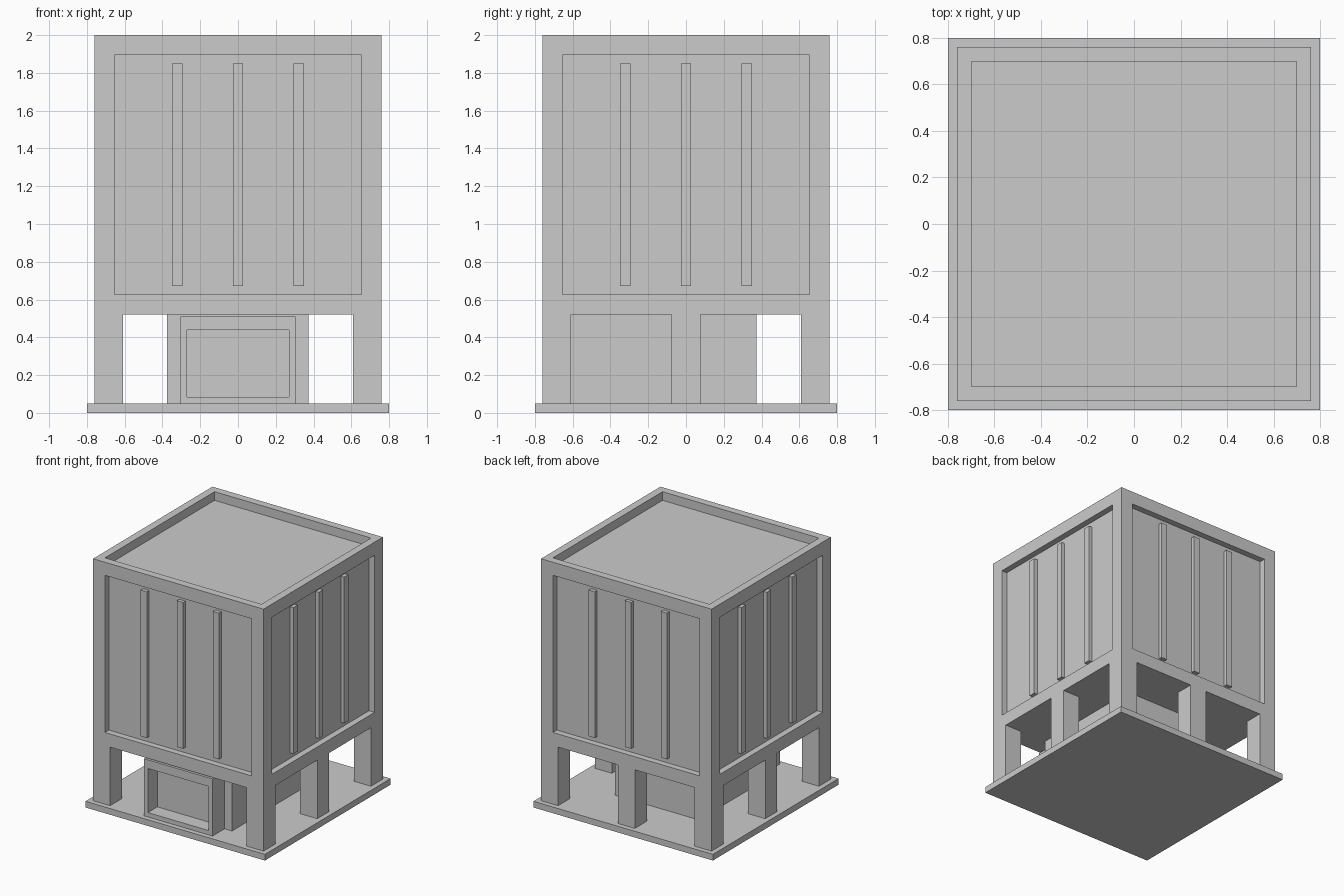
import bpy, bmesh
from mathutils import Matrix, Vector
from math import pi

if "Cube" in bpy.data.objects:
    bpy.data.objects.remove(bpy.data.objects["Cube"])

BASE_Z, CEIL_Z, TOP_Z = 0.05, 0.522, 2.0
HALF, COL = 0.76, 0.152


def box_bm(lo, hi):
    bm = bmesh.new()
    lo, hi = Vector(lo), Vector(hi)
    size = hi - lo
    bmesh.ops.create_cube(bm, size=1, matrix=Matrix.Translation((lo + hi) / 2)
                          @ Matrix.Diagonal((*size, 1)))
    bm.normal_update()
    return bm


def recess(bm, face, border, depth):
    # inset a face, then push it straight in; returns the sunk face
    bmesh.ops.inset_individual(bm, faces=[face], thickness=border)
    bm.normal_update()
    sunk = bmesh.ops.extrude_discrete_faces(bm, faces=[face])["faces"][0]
    sunk.normal_update()
    bmesh.ops.translate(bm, verts=sunk.verts, vec=-sunk.normal * depth)
    return sunk


def finish(name, bm):
    bmesh.ops.recalc_face_normals(bm, faces=bm.faces)
    me = bpy.data.meshes.new(name)
    bm.to_mesh(me)
    bm.free()
    ob = bpy.data.objects.new(name, me)
    bpy.context.collection.objects.link(ob)
    return ob


def box(name, lo, hi):
    return finish(name, box_bm(lo, hi))


# ground slab
box("base_slab", (-0.8, -0.8, 0), (0.8, 0.8, BASE_Z))

# upper block: recessed window field on each side, sunken roof behind a parapet
bm = box_bm((-HALF, -HALF, CEIL_Z), (HALF, HALF, TOP_Z))
for f in list(bm.faces):
    if f.normal.z > 0.5:
        recess(bm, f, 0.088, 0.07)
    elif f.normal.z > -0.5:
        recess(bm, f, 0.15, 0.05)
finish("upper_block", bm)

# three mullions per facade
for side in range(4):
    for i, x in enumerate((-0.322, 0, 0.322)):
        m = box(f"mullion_{side}_{i}", (x - 0.027, -HALF + 0.02, CEIL_Z + 0.15),
                (x + 0.027, -HALF + 0.05, TOP_Z - 0.15))
        m.rotation_euler.z = side * pi / 2

# columns at corners and middles of the sides and back
c = HALF - COL / 2
for x in (-c, 0, c):
    for y in (-c, 0, c):
        if x == 0 and y <= 0:
            continue
        box("column", (x - COL / 2, y - COL / 2, BASE_Z), (x + COL / 2, y + COL / 2, CEIL_Z))

# solid ground-floor core
box("core", (-0.375, -0.608, BASE_Z), (0.372, 0.372, CEIL_Z))

# entrance surround with a deep recess
bm = box_bm((-0.305, -HALF, BASE_Z), (0.305, -0.608, 0.51))
front = next(f for f in bm.faces if f.normal.y < -0.5)
recess(bm, front, 0.048, 0.12)
for v in bm.verts:
    if abs(v.co.x) < 0.3:
        v.co.z = 0.44 if v.co.z > 0.25 else 0.085
finish("entrance_surround", bm)
